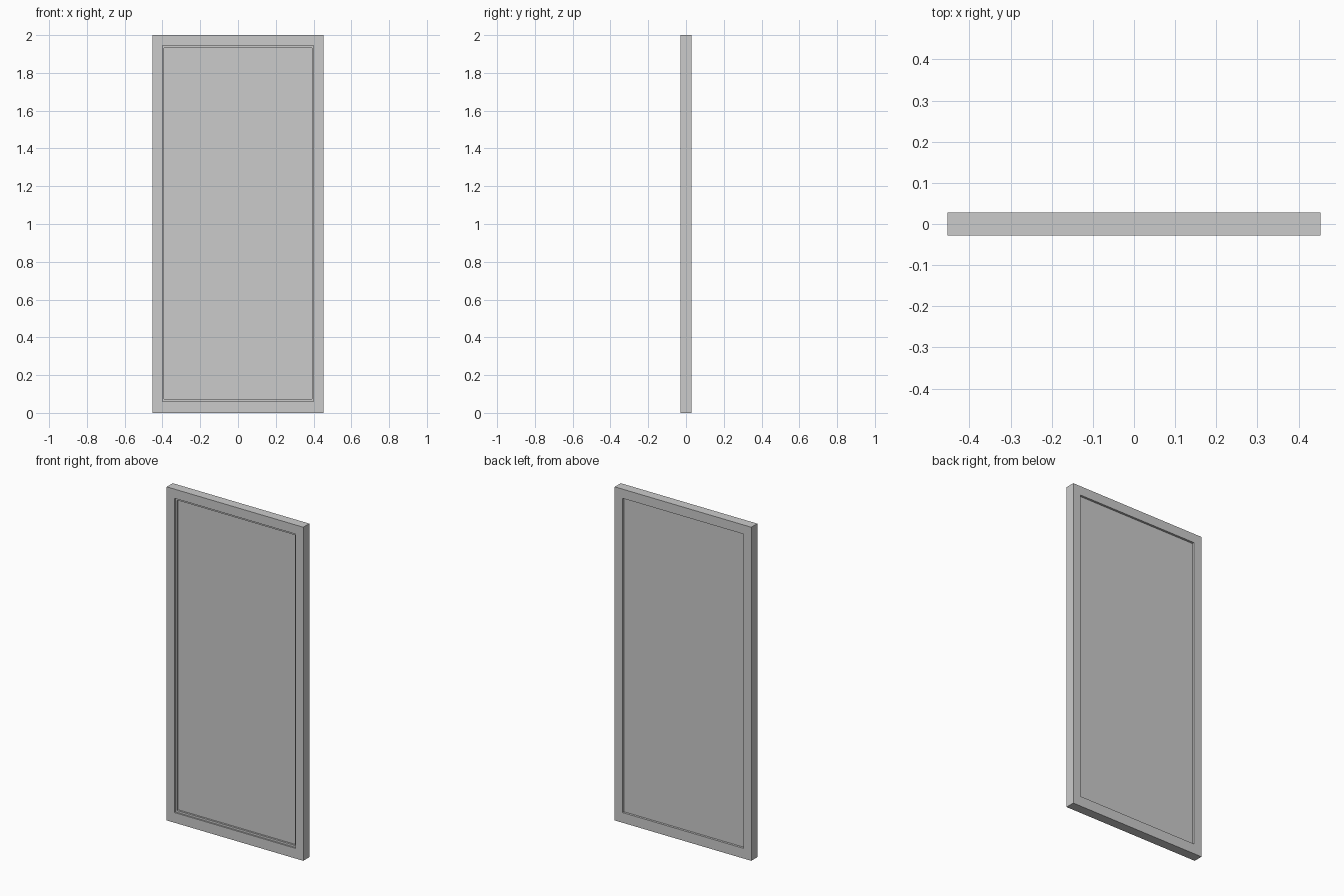
import bpy
import bmesh

if "Cube" in bpy.data.objects:
    bpy.data.objects.remove(bpy.data.objects["Cube"])


def finish(name, bm):
    bmesh.ops.recalc_face_normals(bm, faces=bm.faces)
    mesh = bpy.data.meshes.new(name)
    bm.to_mesh(mesh)
    bm.free()
    obj = bpy.data.objects.new(name, mesh)
    bpy.context.collection.objects.link(obj)
    return obj


def rect(half_w, z0, z1):
    return [(-half_w, z0), (half_w, z0), (half_w, z1), (-half_w, z1)]


def ring(name, outer, inner, y0, y1):
    """Rectangular frame between two outlines, from y0 to y1."""
    bm = bmesh.new()
    loops = [[bm.verts.new((x, y, z)) for x, z in outline]
             for outline, y in ((outer, y0), (inner, y0), (inner, y1), (outer, y1))]
    for k in range(4):
        a, b = loops[k], loops[(k + 1) % 4]
        for i in range(4):
            j = (i + 1) % 4
            bm.faces.new((a[i], a[j], b[j], b[i]))
    return finish(name, bm)


def slab(name, outline, y0, y1):
    bm = bmesh.new()
    face = bm.faces.new([bm.verts.new((x, y0, z)) for x, z in outline])
    ext = bmesh.ops.extrude_face_region(bm, geom=[face], use_keep_orig=True)
    verts = [v for v in ext["geom"] if isinstance(v, bmesh.types.BMVert)]
    bmesh.ops.translate(bm, verts=verts, vec=(0, y1 - y0, 0))
    return finish(name, bm)


HALF_DEPTH = 0.0285
outside = rect(0.453, 0.0, 2.0)
opening = rect(0.401, 0.061, 1.945)
bead_inner = rect(0.391, 0.073, 1.933)

# Outer frame, recessed panel, and the stepped bead on the front
ring("outer_frame", outside, opening, -HALF_DEPTH, HALF_DEPTH)
slab("door_panel", opening, -HALF_DEPTH + 0.02, HALF_DEPTH - 0.013)
ring("front_bead", opening, bead_inner, -HALF_DEPTH + 0.009, -HALF_DEPTH + 0.02)
